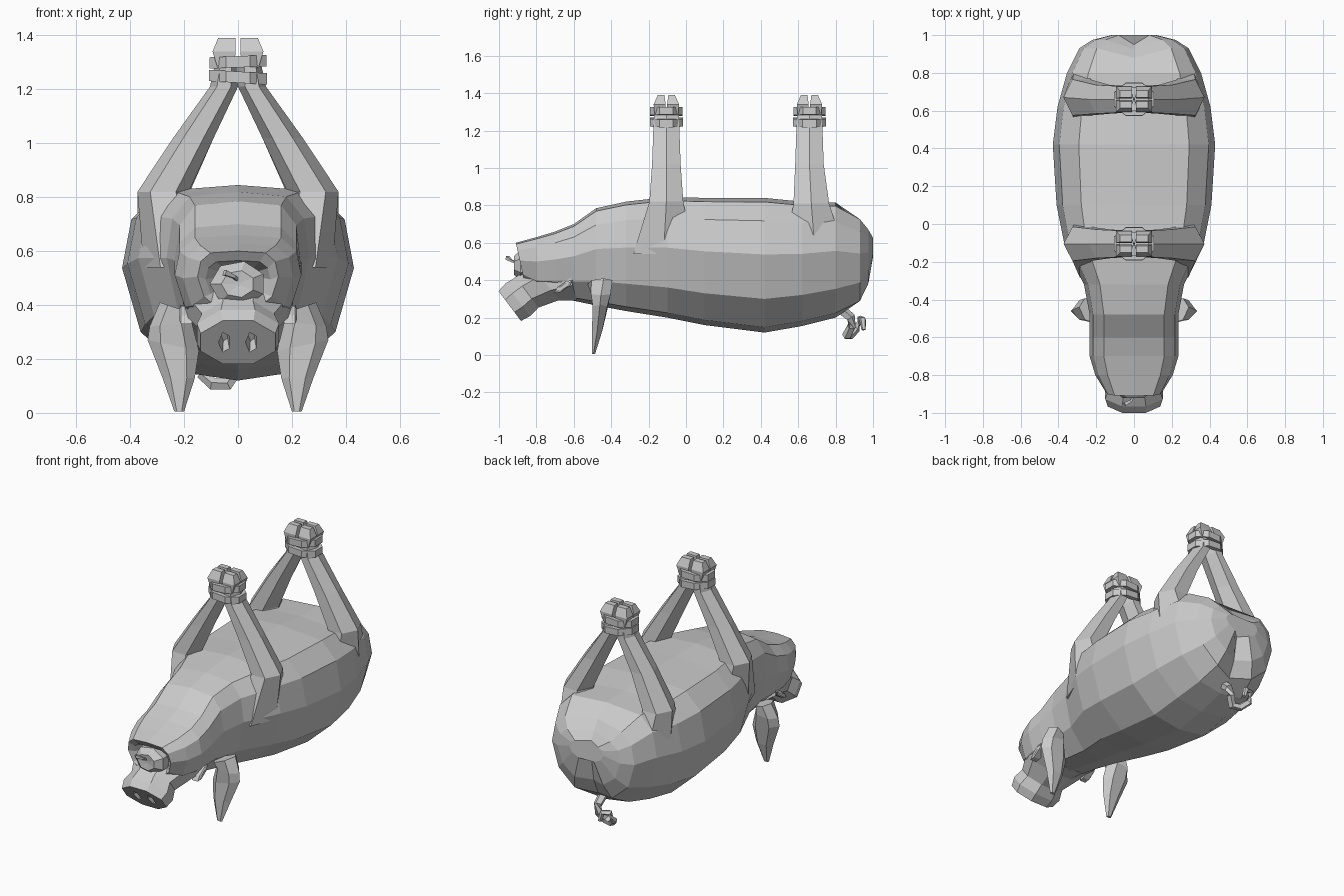
import bpy, math
from mathutils import Vector

if "Cube" in bpy.data.objects:
    bpy.data.objects.remove(bpy.data.objects["Cube"])


def make(name, verts, faces):
    me = bpy.data.meshes.new(name)
    me.from_pydata([tuple(v) for v in verts], [], faces)
    me.update()
    ob = bpy.data.objects.new(name, me)
    bpy.context.collection.objects.link(ob)
    bpy.ops.object.select_all(action='DESELECT')
    ob.select_set(True)
    bpy.context.view_layer.objects.active = ob
    bpy.ops.object.mode_set(mode='EDIT')
    bpy.ops.mesh.select_all(action='SELECT')
    bpy.ops.mesh.normals_make_consistent(inside=False)
    bpy.ops.object.mode_set(mode='OBJECT')
    return ob


def loft(name, rings, closed=False):
    """Skin a list of equal-length rings; cap the ends unless closed."""
    n, m = len(rings[0]), len(rings)
    faces = []
    for i in range(m if closed else m - 1):
        a, b = i * n, (i + 1) % m * n
        faces += [(a + j, a + (j + 1) % n, b + (j + 1) % n, b + j) for j in range(n)]
    if not closed:
        faces += [tuple(range(n)), tuple(range((m - 1) * n, m * n))]
    return make(name, [v for r in rings for v in r], faces)


def ellipse(c, u, v, n, off=0.5):
    c, u, v = Vector(c), Vector(u), Vector(v)
    return [c + u * math.cos((k + off) * math.tau / n) + v * math.sin((k + off) * math.tau / n)
            for k in range(n)]


def tube(name, pts, radii, n=5):
    pts = [Vector(p) for p in pts]
    rings = []
    for i, p in enumerate(pts):
        t = (pts[min(i + 1, len(pts) - 1)] - pts[max(i - 1, 0)]).normalized()
        u = t.cross(Vector((0.3, 0.2, 0.9))).normalized()
        rings.append(ellipse(p, u * radii[i], t.cross(u) * radii[i], n))
    return loft(name, rings)


# body, head and hollow mouth: (y, half width, bottom z, top z)
half = [(0, 0), (.45, .04), (.84, .25), (1, .58), (.92, .83), (.68, .97), (0, 1)]
section = half + [(-x, h) for x, h in half[-2:0:-1]]
stations = [(-.79, .08, .45, .54), (-.86, .12, .40, .565), (-.885, .15, .375, .60),
            (-.80, .205, .32, .63), (-.70, .235, .305, .66), (-.60, .235, .29, .70),
            (-.48, .235, .265, .785), (-.32, .265, .235, .82), (-.10, .37, .20, .845),
            (.10, .41, .16, .84), (.42, .43, .12, .84), (.62, .405, .155, .82),
            (.80, .355, .20, .815), (.93, .29, .27, .74), (.975, .22, .37, .68),
            (1.0, .12, .52, .63)]
rings = []
for y, w, b, t in stations:
    ring = []
    for x, h in section:
        yy = y
        if y < -.8:                       # jaw tip leans forward at the chin
            yy += .05 * (.5 - h)
        if y > .9 and x == 0:             # cleft between the haunches
            yy -= .05
        ring.append((x * w, yy, b + h * (t - b)))
    rings.append(ring)
loft("pig_body", rings)

# snout with flared disc, tilted downward
up = Vector((0, -.6, .8))
snout = loft("snout", [
    ellipse((0, -.62, .43), (.22, 0, 0), (0, -.04, .15), 8),
    ellipse((0, -.75, .385), (.195, 0, 0), up * .125, 8),
    ellipse((0, -.85, .335), (.145, 0, 0), up * .11, 8),
    ellipse((0, -.90, .295), (.165, 0, 0), up * .118, 8),
    ellipse((0, -.942, .262), (.15, 0, 0), up * .108, 8)])

# nostril recesses
for s in (-1, 1):
    cut = loft("nostril_cutter", [
        ellipse((s * .05, -.98, .233), (.03, 0, 0), up * .06, 5),
        ellipse((s * .05, -.90, .293), (.014, 0, 0), up * .035, 5)])
    cut.hide_render = True
    cut.hide_viewport = True
    mod = snout.modifiers.new("nostril", 'BOOLEAN')
    mod.object = cut
    mod.operation = 'DIFFERENCE'

# apple held in the mouth, with stem
loft("apple", [ellipse((0, y, .478), (r, 0, 0), (0, 0, r * .82), 7)
               for y, r in ((-.77, .06), (-.83, .105), (-.885, .105), (-.92, .062), (-.915, .012))])
tube("apple_stem", [(0, -.90, .49), (-.015, -.935, .505), (-.05, -.955, .52)], [.008, .008, .014], 4)

# ears and eyes
for s in (-1, 1):
    ear = [((.23, -.46, .39), (.06, .02, .02), (0, .065, 0)),
           ((.25, -.455, .33), (.078, 0, -.01), (0, .06, 0)),
           ((.24, -.46, .25), (.095, 0, .02), (0, .045, 0)),
           ((.22, -.475, .13), (.06, 0, 0), (0, .032, 0)),
           ((.218, -.495, .005), (.018, 0, 0), (0, .01, 0))]
    flip = lambda v: (v[0] * s, v[1], v[2])
    loft("ear", [ellipse(flip(c), flip(u), flip(v), 6, 0) for c, u, v in ear])
    loft("eye", [ellipse((s * x, -.655, .365), (0, r, r * .7), (0, -r * .2, r * .3), 6, 0)
                 for x, r in ((.17, .05), (.212, .05), (.218, .03))])

# legs: hexagonal sections (z, x, rx, y offset, ry), gathered in pairs at the top
top = [(1.02, .165, .075, 0, .08), (1.21, .052, .052, 0, .073), (1.31, .042, .040, 0, .068)]
front = [(.54, .225, .125, -.015, .17), (.82, .278, .095, .0, .095)] + top
rear = [(.54, .245, .125, .03, .17), (.81, .278, .095, .01, .10)] + top
for name, yc, prof in (("front", -.105, front), ("rear", .66, rear)):
    for s in (-1, 1):
        loft(name + "_leg", [ellipse((s * x, yc + dy, z), (rx, 0, 0), (0, ry * 1.1, 0), 6, 0)
                             for z, x, rx, dy, ry in prof])
        # split hooves
        for t in (-1, 1):
            loft(name + "_hoof", [ellipse((s * x, yc + t * y, z), (rx, 0, 0), (0, ry, 0), 4)
                                  for z, x, y, rx, ry in ((1.28, .044, .033, .045, .042),
                                                          (1.34, .052, .036, .06, .045),
                                                          (1.39, .042, .028, .045, .025))])
    # two turns of binding rope
    for z, r, tilt in ((1.245, .116, -.06), (1.302, .114, .04)):
        turn = []
        for k in range(8):
            a = (k + .5) * math.tau / 8
            c, sn = math.cos(a), math.sin(a)
            turn.append([(c * q, yc + sn * q * .82, z + tilt * c * q + dz)
                         for q, dz in ((r, -.021), (r, .021), (r - .035, .021), (r - .035, -.021))])
        loft(name + "_rope", turn, closed=True)

# curly tail
tube("tail", [(0, .82, .25), (0, .88, .20), (-.01, .885, .15), (-.04, .86, .105), (-.09, .875, .105),
              (-.13, .91, .14), (-.12, .935, .195), (-.075, .945, .19), (-.06, .95, .135)],
     [.03, .026, .025, .025, .024, .022, .02, .018, .012], 5)
